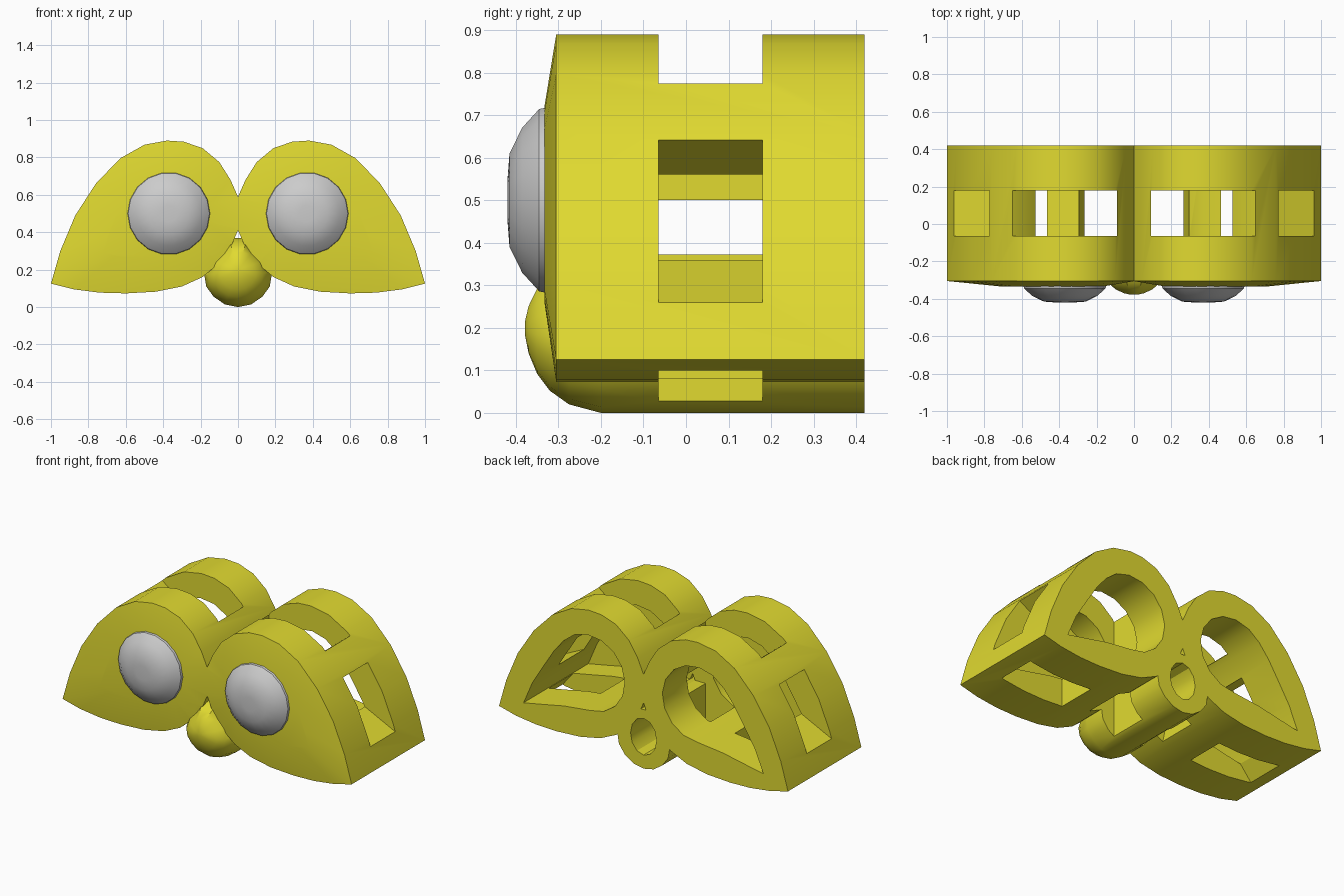
import bpy, bmesh, math

if "Cube" in bpy.data.objects:
    bpy.data.objects.remove(bpy.data.objects["Cube"])


def material(name, col):
    m = bpy.data.materials.new(name)
    m.diffuse_color = col
    m.use_nodes = True
    m.node_tree.nodes["Principled BSDF"].inputs["Base Color"].default_value = m.diffuse_color
    return m


YELLOW = material("yellow", (0.75, 0.7, 0.03, 1))


def loft(name, pts, sections, centre=(0, 0), side=1, mat=None):
    """Skin an XZ outline through (y, scale) sections and cap both ends."""
    bm = bmesh.new()
    cx, cz = centre
    rings = [[bm.verts.new((side * (cx + (x - cx) * s), y, cz + (z - cz) * s))
              for x, z in pts] for y, s in sections]
    n = len(pts)
    for a, b in zip(rings, rings[1:]):
        for i in range(n):
            j = (i + 1) % n
            bm.faces.new((a[i], a[j], b[j], b[i]))
    bm.faces.new(rings[0])
    bm.faces.new(rings[-1])
    bmesh.ops.recalc_face_normals(bm, faces=bm.faces)
    me = bpy.data.meshes.new(name)
    bm.to_mesh(me)
    bm.free()
    ob = bpy.data.objects.new(name, me)
    bpy.context.collection.objects.link(ob)
    if mat:
        me.materials.append(mat)
    return ob


def boolean(target, tool, op):
    mod = target.modifiers.new("bool", 'BOOLEAN')
    mod.operation, mod.solver, mod.object = op, 'EXACT', tool
    bpy.context.view_layer.objects.active = target
    bpy.ops.object.modifier_apply(modifier=mod.name)
    bpy.data.objects.remove(tool)


def smooth(ob):
    bpy.ops.object.select_all(action='DESELECT')
    ob.select_set(True)
    bpy.context.view_layer.objects.active = ob
    bpy.ops.object.shade_smooth_by_angle(angle=math.radians(28))


EYE = (0.37, 0.5)

# outline of one teardrop lobe
lobe = [(-.004, .58), (.04, .68), (.1, .775), (.19, .85), (.29, .884), (.38, .89),
        (.5, .868), (.63, .795), (.76, .66), (.87, .49), (.95, .3), (1, .125),
        (.88, .095), (.74, .077), (.6, .073), (.44, .082), (.3, .11), (.19, .16),
        (.1, .235), (.03, .34), (-.004, .42)]
body_sections = [(.42, 1), (-.305, 1), (-.333, .56)]

# nose outline, right half mirrored to the left
half = [(.07, .014), (.13, .055), (.17, .11), (.18, .17), (.15, .25), (.09, .31), (.05, .37)]
nose = [(0, 0)] + half + [(-x, z) for x, z in reversed(half)]
nose_sections = [(.42, 1), (-.2, 1), (-.275, .9), (-.32, .74), (-.35, .54), (-.37, .3), (-.378, .1)]

frame = loft("eye_frame", lobe, body_sections, EYE, 1, YELLOW)
boolean(frame, loft("left_lobe", lobe, body_sections, EYE, -1, YELLOW), 'UNION')
boolean(frame, loft("nose", nose, nose_sections, (0, .2), 1, YELLOW), 'UNION')

# hollow inside of each lobe, open at the back
cavity = [(EYE[0] + .24 * math.cos(math.radians(a)), EYE[1] + .235 * math.sin(math.radians(a)))
          for a in range(40, 271, 23)] + [(.55, .245), (.7, .215), (.83, .19),
                                          (.77, .33), (.69, .46), (.62, .57)]
# windows through the walls: top and inner, side, outer bottom
windows = [
    [(.09, 1), (.09, -.05), (.245, -.05), (.26, .11), (.295, .28), (.4, .45),
     (.53, .68), (.65, .775), (.8, .9), (.8, 1)],
    [(.4, .5), (.6, .545), (.77, .64), (1.05, .8), (1.1, .193), (.96, .26), (.72, .375)],
    [(.465, .3), (.465, 0), (.98, 0), (.9, .1), (.8, .22)],
]
for side in (1, -1):
    boolean(frame, loft("cavity", cavity, [(.5, 1), (-.22, 1)], side=side), 'DIFFERENCE')
    for w in windows:
        boolean(frame, loft("window", w, [(.18, 1), (-.065, 1)], side=side), 'DIFFERENCE')

# window between the lobes and the bore of the nose
boolean(frame, loft("middle", [(-.2, .372), (.2, .372), (.2, .5), (-.2, .5)],
                    [(.18, 1), (-.065, 1)]), 'DIFFERENCE')
bore = [(.09 * math.sin(i * math.pi / 6), .2 + .115 * math.cos(i * math.pi / 6)) for i in range(12)]
boolean(frame, loft("bore", bore, [(.5, 1), (-.2, 1)]), 'DIFFERENCE')
smooth(frame)

# grey domed eyes
ring = [(EYE[0] + .222 * math.cos(i * math.pi / 9), EYE[1] + .222 * math.sin(i * math.pi / 9))
        for i in range(18)]
for side, name in ((1, "right_eye"), (-1, "left_eye")):
    eye = loft(name, ring, [(-.325, 1), (-.345, .98), (-.385, .78), (-.415, .5), (-.42, .2)],
               EYE, side)
    smooth(eye)
